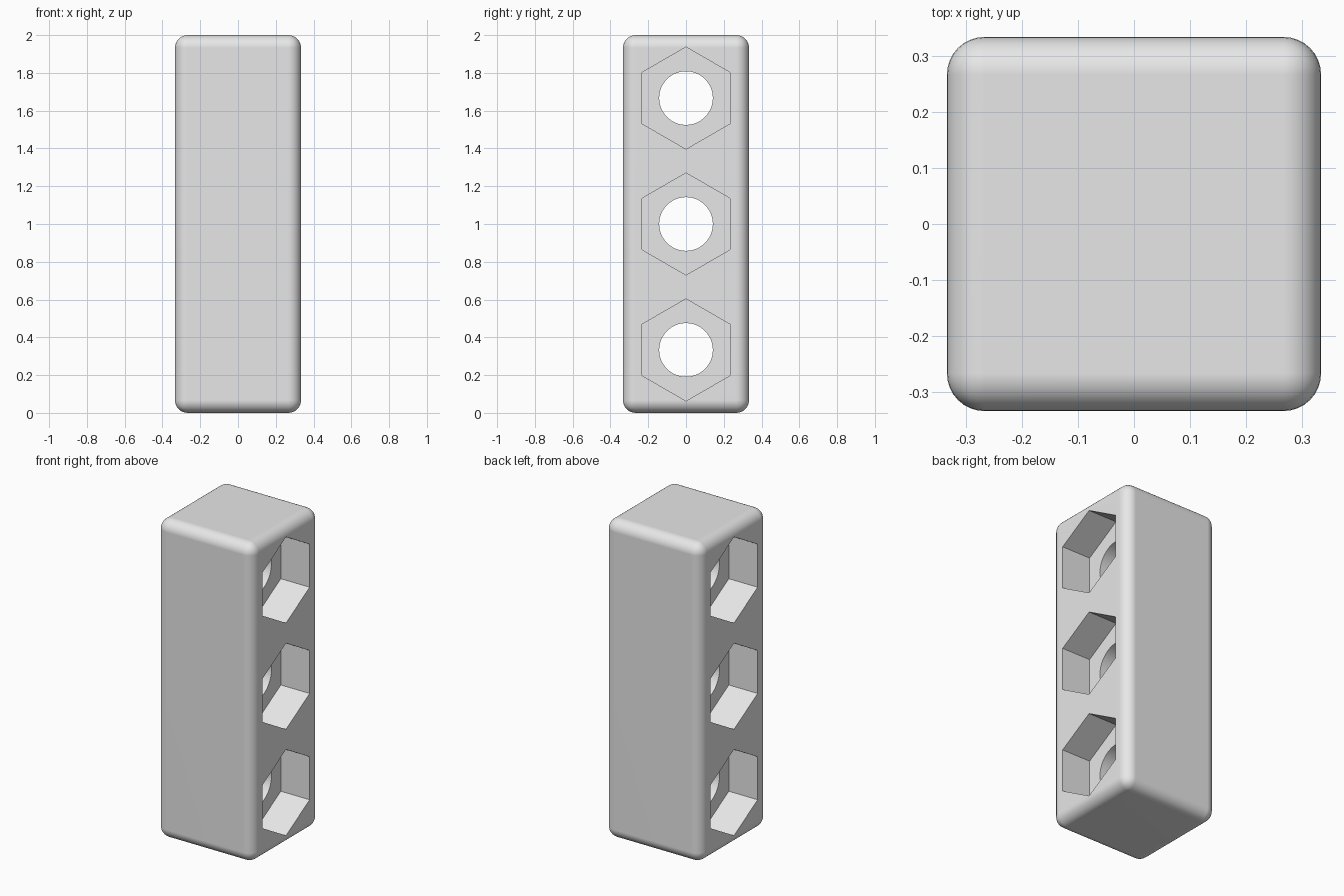
import bpy
import bmesh
from math import pi, radians
from mathutils import Matrix

WIDTH, HEIGHT, ROUND = 0.667, 2.0, 0.067
POCKET_RADIUS, POCKET_DEPTH, HOLE_RADIUS = 0.27, 0.2, 0.142
LEVELS = [HEIGHT * (i + 0.5) / 3 for i in range(3)]

if "Cube" in bpy.data.objects:
    bpy.data.objects.remove(bpy.data.objects["Cube"], do_unlink=True)

grey = bpy.data.materials.new("light grey")
grey.use_nodes = True
colour = (0.8, 0.8, 0.8, 1)
grey.diffuse_color = colour
grey.node_tree.nodes["Principled BSDF"].inputs["Base Color"].default_value = colour


def make_object(name, bm):
    mesh = bpy.data.meshes.new(name)
    bm.to_mesh(mesh)
    bm.free()
    mesh.materials.append(grey)
    obj = bpy.data.objects.new(name, mesh)
    bpy.context.collection.objects.link(obj)
    return obj


def add_prism(bm, sides, radius, length, x, z):
    """Prism lying along x, with a corner pointing up."""
    place = Matrix.Translation((x, 0, z)) @ Matrix.Rotation(pi / 2, 4, 'Y')
    if sides == 6:
        place = place @ Matrix.Rotation(pi / 2, 4, 'Z')
        # a corner must point along local x, which becomes vertical
        place = place @ Matrix.Rotation(pi / 2, 4, 'Z')
    made = bmesh.ops.create_cone(bm, cap_ends=True, segments=sides, radius1=radius,
                                 radius2=radius, depth=length)["verts"]
    if sides == 6:
        top = max(abs(v.co.x) for v in made)
        if top < radius * 0.95:
            bmesh.ops.rotate(bm, verts=made, matrix=Matrix.Rotation(pi / 6, 3, 'Z'))
    bmesh.ops.transform(bm, matrix=place, verts=made)


# Rounded upright block
bm = bmesh.new()
bmesh.ops.create_cube(bm, size=1)
bmesh.ops.scale(bm, vec=(WIDTH, WIDTH, HEIGHT), verts=bm.verts)
bmesh.ops.translate(bm, vec=(0, 0, HEIGHT / 2), verts=bm.verts)
bmesh.ops.bevel(bm, geom=bm.edges[:], offset=ROUND, segments=8, profile=0.5,
                affect='EDGES', clamp_overlap=True)
block = make_object("block", bm)

# Cutters: hexagonal pockets on both sides, then round holes right through
pockets = bmesh.new()
holes = bmesh.new()
for z in LEVELS:
    for side in (-1, 1):
        add_prism(pockets, 6, POCKET_RADIUS, POCKET_DEPTH * 2, side * WIDTH / 2, z)
    add_prism(holes, 64, HOLE_RADIUS, WIDTH * 2, 0, z)
cutters = [make_object("pocket_cutter", pockets), make_object("hole_cutter", holes)]

bpy.ops.object.select_all(action='DESELECT')
bpy.context.view_layer.objects.active = block
block.select_set(True)
for cutter in cutters:
    cutter.hide_render = True
    cut = block.modifiers.new(cutter.name, 'BOOLEAN')
    cut.object = cutter
    cut.operation = 'DIFFERENCE'
    cut.solver = 'EXACT'
    bpy.ops.object.modifier_apply(modifier=cut.name)
    bpy.data.objects.remove(cutter, do_unlink=True)

# Smooth rounds with crisp pocket edges and flat faces
bpy.ops.object.shade_smooth_by_angle(angle=radians(30))
weighted = block.modifiers.new("flat_faces", 'WEIGHTED_NORMAL')
weighted.keep_sharp = True
